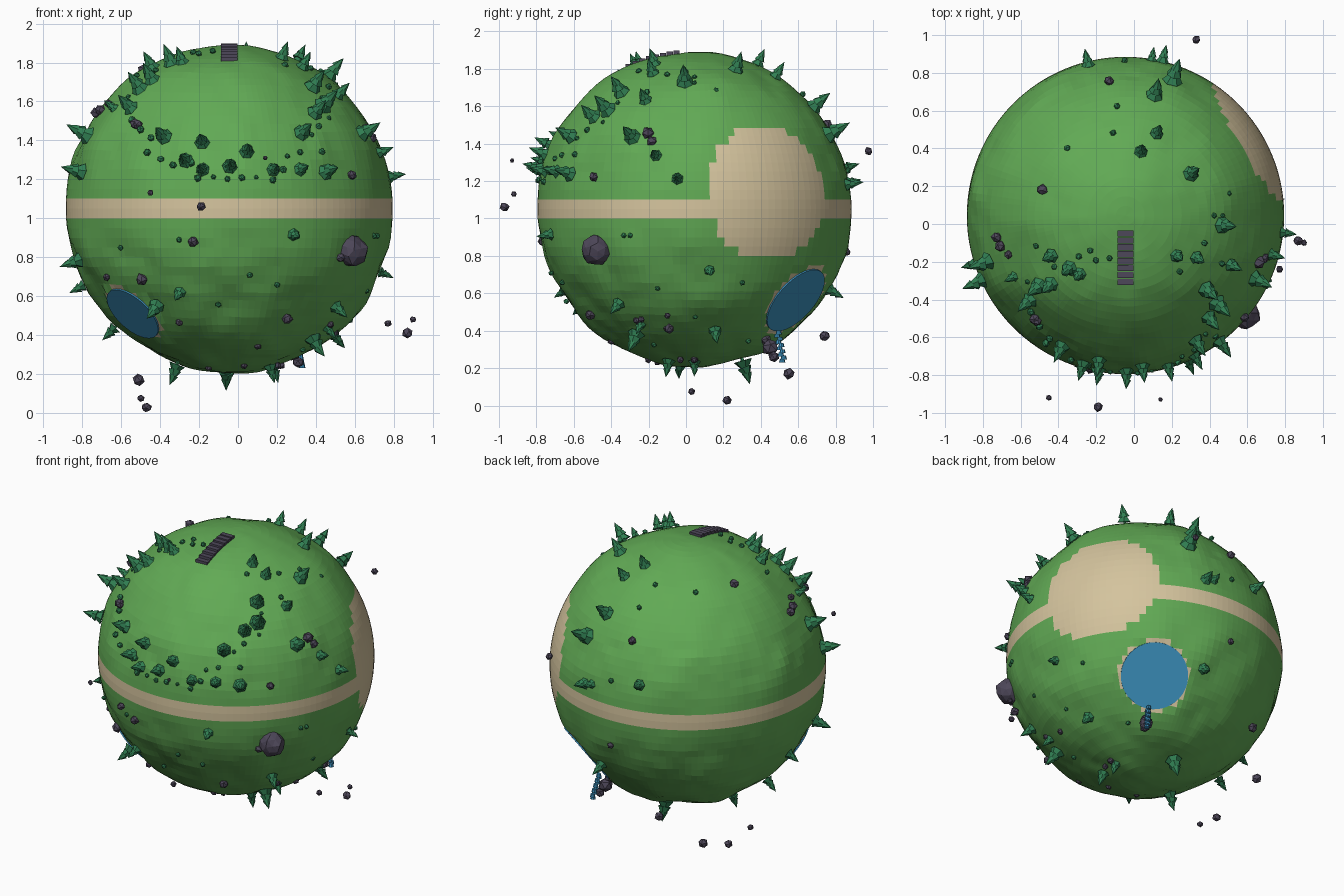
import bpy, bmesh, math, random
from mathutils import Vector, Matrix, noise

if "Cube" in bpy.data.objects:
    bpy.data.objects.remove(bpy.data.objects["Cube"])

random.seed(4)
C = Vector((-0.045, 0.045, 1.05))   # planet centre
R = 0.84                            # planet radius


def material(name, rgb):
    m = bpy.data.materials.new(name)
    m.diffuse_color = (*rgb, 1)
    m.use_nodes = True
    m.node_tree.nodes["Principled BSDF"].inputs["Base Color"].default_value = m.diffuse_color
    return m


grass = material("grass green", (0.12, 0.40, 0.09))
sand = material("sand", (0.66, 0.55, 0.34))
water = material("water blue", (0.045, 0.28, 0.51))
pine = material("pine green", (0.03, 0.21, 0.085))
stone = material("stone purple", (0.075, 0.063, 0.10))


def finish(bm, name, *mats):
    me = bpy.data.meshes.new(name)
    bm.to_mesh(me)
    bm.free()
    for m in mats:
        me.materials.append(m)
    ob = bpy.data.objects.new(name, me)
    bpy.context.collection.objects.link(ob)
    return ob


def direction(axis, sign, a, b, r):
    """Outward direction of a point seen along an axis at (a, b), lying at radius r."""
    i, j = [k for k in range(3) if k != axis]
    d = Vector((0, 0, 0))
    d[i], d[j] = a - C[i], b - C[j]
    d[axis] = sign * math.sqrt(max(0, r * r - d.length_squared))
    return d.normalized()


def front(a, b, r): return direction(1, -1, a, b, r)
def right(a, b, r): return direction(0, 1, a, b, r)
def top(a, b, r): return direction(2, 1, a, b, r)


def stand(n, r, spin=0.0):
    """Matrix that stands an upright part on the planet along n."""
    return (Matrix.Translation(C + n * r) @ n.to_track_quat('Z', 'Y').to_matrix().to_4x4()
            @ Matrix.Rotation(spin, 4, 'Z'))


# planet ball: grass with a sand belt, a round desert and two flattened lake beds
desert = Vector((0.86, 0.497, 0.113)).normalized()
lakes = [(Vector((0.384, 0.555, -0.5)).normalized(), 0.205),
         (Vector((-0.505, -0.39, -0.55)).normalized(), 0.165)]
bm = bmesh.new()
bmesh.ops.create_uvsphere(bm, u_segments=128, v_segments=52, radius=1)
for v in bm.verts:
    n = v.co.normalized()
    calm = min(1, max(0, (abs(n.z) - 0.07) * 5)) * min(1, max(0, (n.angle(desert) - 0.45) * 4))
    if n.z > 0.5:
        calm *= 0.6
    r = R + 0.022 * calm * noise.noise(n * 3.2) + 0.007 * calm * noise.noise(n * 8)
    for d, size in lakes:
        level = math.sqrt(R * R - size * size)
        a = n.angle(d)
        if a < math.asin(size / R) + 0.02:
            r = min(R, level / math.cos(a))
    v.co = C + n * r
for f in bm.faces:
    n = (f.calc_center_median() - C).normalized()
    sandy = abs(n.z) < 0.06 or n.angle(desert) < 0.445
    sandy = sandy or any(n.angle(d) < math.asin(s / R) + 0.012 for d, s in lakes)
    f.material_index = 1 if sandy else 0
finish(bm, "planet_ball", grass, sand)

# lake water
for k, (d, size) in enumerate(lakes):
    bm = bmesh.new()
    bmesh.ops.create_cone(bm, cap_ends=True, segments=36, radius1=size, radius2=size, depth=0.008,
                          matrix=stand(d, math.sqrt(R * R - size * size) + 0.003))
    finish(bm, f"lake_{k + 1}", water)

# pine trees: (a, b, height)
top_trees = [(-.25, .88, .10), (.16, .90, .10), (.22, .81, .15), (.12, .72, .13), (.13, .5, .1),
             (.04, .40, .1), (.32, .28, .12), (.5, -.01, .13), (.35, -.19, .1), (.24, -.18, .1),
             (-.3, -.28, .1), (-.36, -.25, .12), (-.46, -.18, .11), (.41, -.37, .13),
             (.47, -.45, .14), (-.53, -.35, .13), (-.46, -.34, .12), (-.58, -.43, .12),
             (.54, -.23, .1), (-.66, -.29, .08)]
front_trees = [(-.28, 1.31, .11), (-.19, 1.41, .11), (-.19, 1.26, .1), (-.04, 1.28, .11),
               (.05, 1.36, .11), (-.4, 1.44, .12), (.19, 1.26, .1), (.34, 1.26, .1),
               (-.82, 1.45, .14), (-.85, 1.25, .13), (-.86, .77, .12), (-.84, .63, .09),
               (-.67, .4, .1), (-.44, .52, .12), (-.31, .6, .09), (.2, .18, .09),
               (.41, .34, .13), (.48, .41, .08), (.53, .52, .1), (.3, .91, .09),
               (.48, 1.25, .12), (.35, 1.46, .12), (.42, 1.57, .12), (.68, 1.46, .13),
               (-.33, .2, .12)]
right_trees = [(.13, .71, .08), (.16, .37, .1), (.8, .6, .1), (-.05, 1.22, .09),
               (-.17, 1.35, .09), (-.1, .2, .1), (.9, 1.2, .08)]


def tree(bm, n, h):
    m = stand(n, R - 0.004, random.uniform(0, 6))
    bmesh.ops.create_cone(bm, cap_ends=True, segments=5, radius1=.07 * h, radius2=.07 * h,
                          depth=.3 * h, matrix=m @ Matrix.Translation((0, 0, .1 * h)))
    for z0, z1, r in ((.1, .55, .37), (.36, .8, .29), (.6, 1.05, .2)):
        tilt = Matrix.Rotation(random.uniform(-.12, .12), 4, 'X')
        bmesh.ops.create_cone(
            bm, cap_ends=True, segments=6, radius1=r * h, radius2=.05 * h * (z1 < 1),
            depth=(z1 - z0) * h, matrix=m @ Matrix.Translation((0, 0, (z0 + z1) / 2 * h))
            @ tilt @ Matrix.Rotation(z0 * 2, 4, 'Z'))


bm = bmesh.new()
for place, spots in ((top, top_trees), (front, front_trees), (right, right_trees)):
    for a, b, h in spots:
        tree(bm, place(a, b, R + h / 2), h)
tree(bm, Vector((-.015, .28, -.88)).normalized(), .14)
bmesh.ops.remove_doubles(bm, verts=bm.verts, dist=1e-5)
finish(bm, "pine_trees", pine)


def lump(bm, co, r, sub=1):
    """Rough faceted ball."""
    m = Matrix.Translation(co) @ Matrix.Rotation(random.uniform(0, 6), 4, (1, .4, .7))
    new = bmesh.ops.create_icosphere(bm, subdivisions=sub, radius=r, matrix=m)["verts"]
    for v in new:
        v.co = co + (v.co - co) * random.uniform(.88, 1.08)


# small bushes, thickest around the clearing on the upper front
bm = bmesh.new()
for i in range(30):
    t = math.radians(150 + i * 8.3)
    s = random.uniform(.9, 1.15)
    n = front(-.02 + .48 * s * math.cos(t), 1.58 + .36 * s * math.sin(t), R)
    lump(bm, C + n * (R + .008), random.uniform(.013, .022))
for a, b in ((-.35, .40), (-.11, .48), (-.09, .62), (-.05, .86), (-.13, -.18), (-.23, -.14),
             (-.2, -.19), (.24, -.25), (.37, -.1), (-.29, -.17)):
    lump(bm, C + top(a, b, R) * (R + .006), .018)
for a, b in ((-.3, .89), (.06, .71), (.2, .66), (-.1, .56), (.71, .91), (-.6, .85), (.33, .33)):
    lump(bm, C + front(a, b, R) * (R + .006), .016)
for a, b in ((.16, 1.68), (-.33, .91), (-.15, .63), (.3, .66), (.05, .48), (.33, .35)):
    lump(bm, C + right(a, b, R) * (R + .006), .016)
finish(bm, "bushes", pine)

# rocks on the ground
bm = bmesh.new()
front_rocks = [(-.23, .88, .03), (-.49, .69, .032), (-.3, .47, .022), (.25, .49, .03),
               (.1, .35, .022), (-.52, 1.48, .03), (-.7, 1.55, .03), (.58, 1.22, .026),
               (-.67, .7, .022), (-.15, .24, .02), (.22, .25, .022), (.52, .8, .025)]
right_rocks = [(-.2, 1.45, .036), (-.1, .42, .024), (-.26, .46, .022), (.86, .82, .022),
               (-.03, .25, .02), (-.2, .25, .02)]
top_rocks = [(-.13, .75, .028), (-.48, .18, .03), (-.72, -.07, .03), (-.66, -.16, .024),
             (.68, -.18, .03), (-.51, -.51, .028)]
for place, spots in ((front, front_rocks), (right, right_rocks), (top, top_rocks)):
    for a, b, r in spots:
        lump(bm, C + place(a, b, R) * (R + r * .3), r)
finish(bm, "ground_rocks", stone)

# one big boulder
bm = bmesh.new()
lump(bm, C + front(.58, .835, R) * (R + .01), .082, 2)
finish(bm, "boulder", stone)

# loose rocks floating in space
bm = bmesh.new()
for x, y, z, r in ((-.19, -.97, 1.06, .026), (-.45, -.92, 1.13, .017), (.14, -.93, 1.31, .013),
                   (.33, .975, 1.36, .023), (-.51, .55, .17, .032), (-.5, .03, .075, .021),
                   (-.47, .22, .028, .028), (.77, -.24, .46, .02), (.87, -.09, .41, .029),
                   (.9, -.1, .48, .018), (-.32, .74, .37, .03)):
    lump(bm, Vector((x, y, z)), r)
finish(bm, "floating_rocks", stone)

# waterfall spilling from the lake over a rock pile
bm = bmesh.new()
for x, y, z, r in ((.28, .45, .31, .045), (.31, .47, .26, .03), (.27, .43, .35, .03)):
    lump(bm, Vector((x, y, z)), r)
finish(bm, "waterfall_rocks", stone)
bm = bmesh.new()
for i in range(10):
    t = i / 9
    co = Vector((.30 + .03 * t, .49 + .03 * t + .006 * (-1) ** i, .39 - .15 * t))
    bmesh.ops.create_cone(bm, cap_ends=True, segments=8, radius1=.017, radius2=.012, depth=.02,
                          matrix=Matrix.Translation(co))
finish(bm, "waterfall", water)

# stair treads following the top of the ball
bm = bmesh.new()
for i in range(8):
    n = top(-.045, -.05 - .0365 * i, R)
    bmesh.ops.create_cube(bm, size=1, matrix=Matrix.Translation(C + n * (R + .003))
                          @ Matrix.Diagonal((.085, .033, .02, 1)))
finish(bm, "stair_treads", stone)
